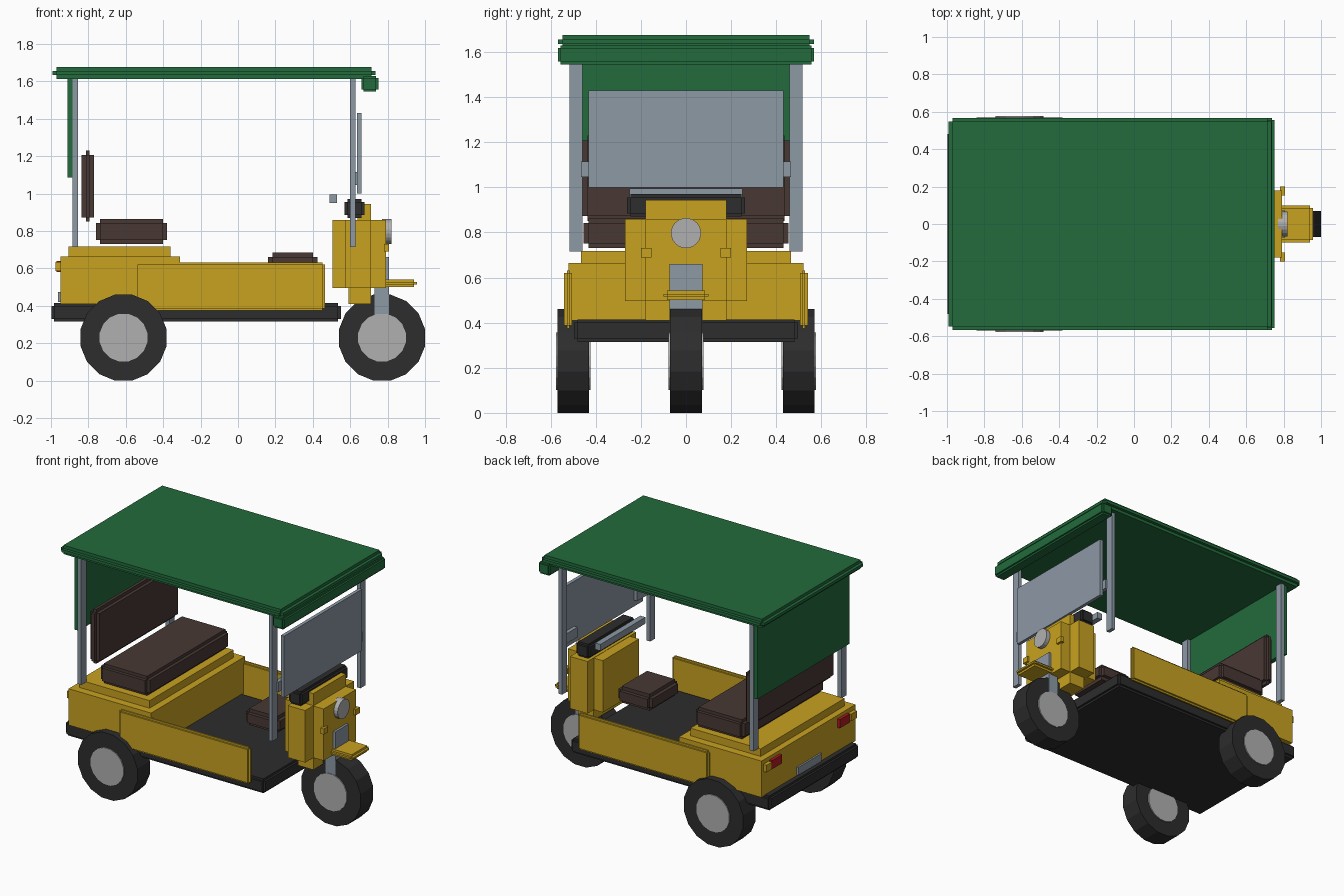
import bpy, bmesh, math
from mathutils import Matrix

cube = bpy.data.objects.get("Cube")
if cube:
    bpy.data.objects.remove(cube, do_unlink=True)


def material(name, r, g, b):
    m = bpy.data.materials.new(name)
    m.use_nodes = True
    m.diffuse_color = (r, g, b, 1)
    m.node_tree.nodes["Principled BSDF"].inputs["Base Color"].default_value = (r, g, b, 1)
    return m


GREEN = material("canopy_green", .016, .147, .045)
YELLOW = material("body_yellow", .578, .361, .015)
STEEL = material("steel_grey", .266, .319, .376)
SILVER = material("hub_silver", .434, .434, .434)
BLACK = material("rubber_black", .026, .026, .026)
BROWN = material("seat_brown", .065, .040, .034)
RED = material("lamp_red", .45, .01, .015)


def finish(name, bm, mat):
    mesh = bpy.data.meshes.new(name)
    bm.to_mesh(mesh)
    bm.free()
    mesh.materials.append(mat)
    ob = bpy.data.objects.new(name, mesh)
    bpy.context.scene.collection.objects.link(ob)
    return ob


def box(name, mat, x, y, z, step=0):
    """Box from ranges; a step notches every edge by crossing three boxes."""
    bm = bmesh.new()
    spans = (x, y, z)
    mid = [(a + b) / 2 for a, b in spans]
    size = [b - a for a, b in spans]
    for axis in range(3 if step else 1):
        s = [d - (2 * step if step and i != axis else 0) for i, d in enumerate(size)]
        bmesh.ops.create_cube(bm, size=1, matrix=Matrix.Translation(mid) @ Matrix.Diagonal((*s, 1)))
    return finish(name, bm, mat)


def wide(name, mat, x, half, z, step=0):
    """Box centred across the vehicle."""
    return box(name, mat, x, (-half, half), z, step)


def pair(name, mat, x, y, z, step=0):
    """Matching boxes on both sides."""
    box(name + "_near", mat, x, (-y[1], -y[0]), z, step)
    box(name + "_far", mat, x, y, z, step)


def disc(name, mat, centre, radius, depth, sides, axis):
    bm = bmesh.new()
    turn = Matrix.Rotation(math.pi / 2, 4, axis) @ Matrix.Rotation(math.pi / sides, 4, 'Z')
    bmesh.ops.create_cone(bm, cap_ends=True, segments=sides, radius1=radius, radius2=radius,
                          depth=depth, matrix=Matrix.Translation(centre) @ turn)
    return finish(name, bm, mat)


# Wheels
for name, x, y in (("front_wheel", .77, 0), ("rear_wheel_near", -.612, -.5), ("rear_wheel_far", -.612, .5)):
    disc(name + "_tyre", BLACK, (x, y, .23), .2345, .14, 16, 'X')
    disc(name + "_hub", SILVER, (x, y, .23), .13, .154, 16, 'X')

# Floor and rear body
wide("chassis_floor", BLACK, (-.998, .55), .497, (.315, .415), .015)
wide("rear_body", YELLOW, (-.95, -.31), .52, (.41, .665))
wide("seat_base", YELLOW, (-.905, -.36), .465, (.66, .718))
pair("side_panel", YELLOW, (-.55, .465), (.505, .54), (.375, .632), .012)

# Seats
wide("rear_cushion", BROWN, (-.76, -.38), .455, (.73, .865), .022)
wide("rear_backrest", BROWN, (-.837, -.77), .46, (.85, 1.23), .023)
wide("driver_seat", BROWN, (.16, .425), .165, (.57, .685), .025)

# Front cowl
wide("cowl_back", YELLOW, (.505, .62), .2, (.495, .858))
wide("cowl_wings", YELLOW, (.575, .71), .27, (.495, .86))
wide("cowl_nose", YELLOW, (.7, .79), .18, (.495, .858))
wide("cowl_column", YELLOW, (.59, .71), .18, (.41, .6))
wide("cowl_top", YELLOW, (.64, .71), .18, (.8, .945))
wide("dashboard", BLACK, (.57, .675), .262, (.87, .97), .015)
wide("handlebar", STEEL, (.49, .53), .25, (.95, .995))
disc("headlamp", SILVER, (.795, 0, .797), .067, .05, 20, 'Y')
pair("front_indicator", YELLOW, (.78, .806), (.152, .2), (.69, .73))
wide("front_fork", STEEL, (.73, .806), .073, (.24, .66))
wide("front_fender", YELLOW, (.77, .957), .1, (.5, .542), .015)

# Tail details
pair("tail_lamp", RED, (-.97, -.945), (.32, .43), (.58, .64))
pair("rear_indicator", YELLOW, (-.975, -.945), (.44, .5), (.585, .635))
wide("rear_plate", STEEL, (-.962, -.945), .13, (.42, .475))

# Posts, windshield and canopy
pair("rear_post", STEEL, (-.885, -.855), (.46, .516), (.715, 1.62))
pair("front_post", STEEL, (.6, .627), (.46, .516), (.715, 1.62))
wide("windshield", STEEL, (.636, .66), .432, (1.0, 1.43))
pair("windshield_bracket", STEEL, (.61, .64), (.33, .465), (1.045, 1.115))
wide("rear_curtain", GREEN, (-.912, -.88), .508, (1.085, 1.62))
wide("canopy_roof", GREEN, (-.992, .735), .568, (1.614, 1.676), .021)
wide("canopy_visor", GREEN, (.66, .75), .568, (1.545, 1.63), .012)
